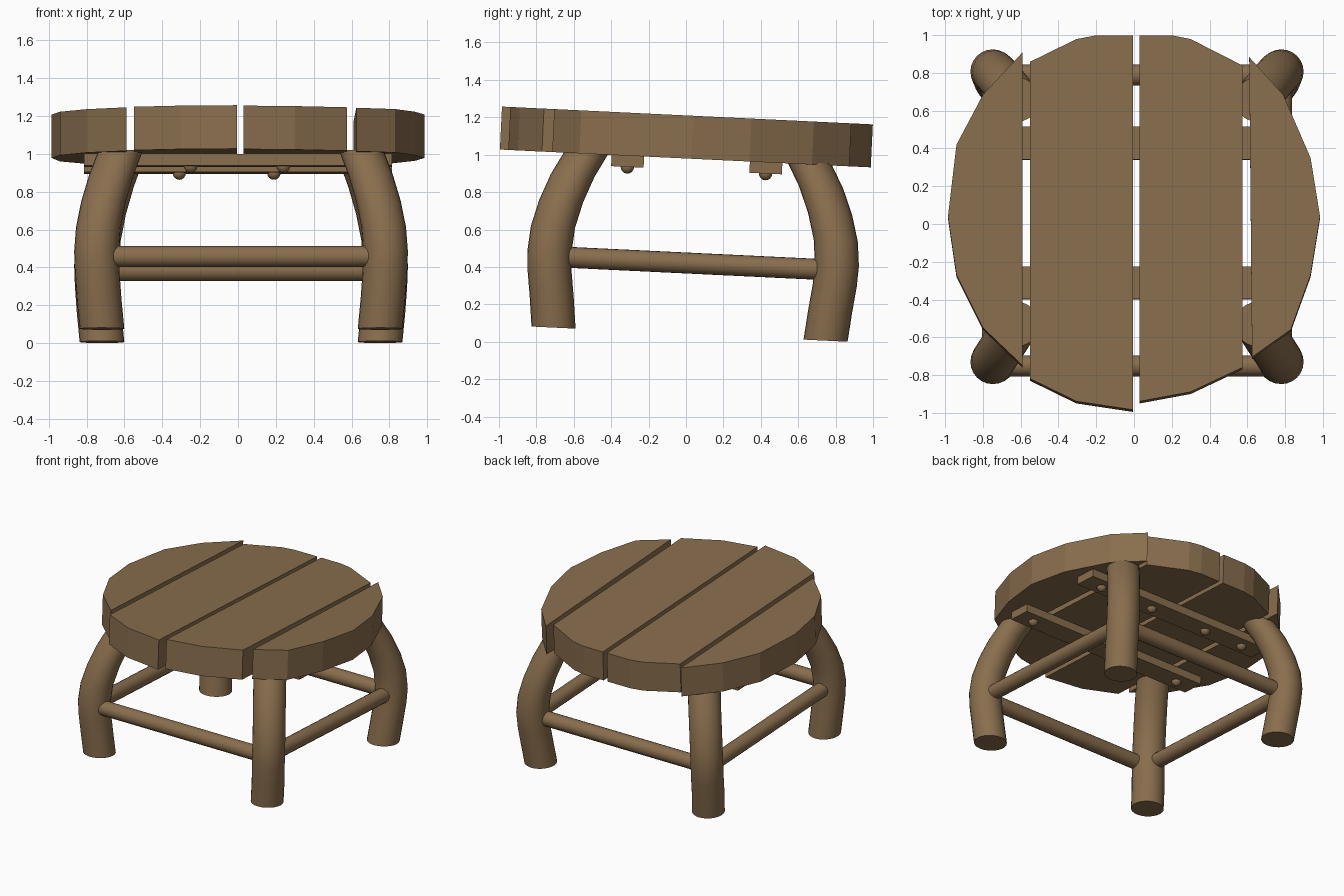
import bpy, bmesh, math
from mathutils import Matrix, Vector

if "Cube" in bpy.data.objects:
    bpy.data.objects.remove(bpy.data.objects["Cube"], do_unlink=True)

WOOD = (0.25, 0.155, 0.075, 1)
wood = bpy.data.materials.new("brown_wood")
wood.use_nodes = True
wood.diffuse_color = WOOD
wood.node_tree.nodes["Principled BSDF"].inputs["Base Color"].default_value = WOOD
wood.node_tree.nodes["Principled BSDF"].inputs["Roughness"].default_value = 0.8

# The whole stool leans slightly towards the back, about the middle of its top
TOP, UNDER, BATTEN_Z = 1.21, 0.98, 0.92
TILT = (Matrix.Translation((0, 0, TOP)) @ Matrix.Rotation(math.radians(-2.75), 4, 'X')
        @ Matrix.Translation((0, 0, -TOP)))


def finish(name, bm, smooth=False):
    bmesh.ops.recalc_face_normals(bm, faces=bm.faces)
    bm.transform(TILT)
    mesh = bpy.data.meshes.new(name)
    bm.to_mesh(mesh)
    bm.free()
    mesh.materials.append(wood)
    obj = bpy.data.objects.new(name, mesh)
    bpy.context.collection.objects.link(obj)
    if smooth:
        bpy.ops.object.select_all(action='DESELECT')
        obj.select_set(True)
        bpy.context.view_layer.objects.active = obj
        bpy.ops.object.shade_smooth_by_angle(angle=math.radians(40))
    return obj


def slab(name, outline, bottom, top):
    bm = bmesh.new()
    face = bm.faces.new([bm.verts.new((x, y, bottom)) for x, y in outline])
    ext = bmesh.ops.extrude_face_region(bm, geom=[face], use_keep_orig=True)
    bmesh.ops.translate(bm, vec=(0, 0, top - bottom),
                        verts=[v for v in ext["geom"] if isinstance(v, bmesh.types.BMVert)])
    finish(name, bm)


def leg(name, path, radius, sides=24):
    # Level rings swept along the bowed path
    bm = bmesh.new()
    rings = []
    for x, y, z in path:
        rings.append([bm.verts.new((x + radius * math.cos(i * math.tau / sides),
                                    y + radius * math.sin(i * math.tau / sides), z))
                      for i in range(sides)])
    for a, b in zip(rings, rings[1:]):
        for i in range(sides):
            j = (i + 1) % sides
            bm.faces.new((a[i], a[j], b[j], b[i]))
    bm.faces.new(rings[0])
    bm.faces.new(rings[-1])
    finish(name, bm, True)


def rod(name, start, end, radius):
    start, end = Vector(start), Vector(end)
    axis = end - start
    place = Matrix.Translation((start + end) / 2) @ axis.to_track_quat('Z', 'Y').to_matrix().to_4x4()
    bm = bmesh.new()
    bmesh.ops.create_cone(bm, cap_ends=True, segments=20, radius1=radius, radius2=radius,
                          depth=axis.length, matrix=place)
    finish(name, bm, True)


# Seat slats, each with its own rough-sawn outline
slats = {
    "seat_slat_outer_right": [(-.59, .91), (-.80, .685), (-.94, .42), (-.985, .04),
                              (-.94, -.27), (-.80, -.55), (-.59, -.75)],
    "seat_slat_inner_right": [(-.005, 1), (-.2, 1), (-.305, .98), (-.55, .86),
                              (-.55, -.82), (-.305, -.94), (-.005, -.985)],
    "seat_slat_inner_left": [(.03, 1), (.2, 1), (.3, .98), (.575, .84),
                             (.575, -.76), (.3, -.89), (.03, -.94)],
    "seat_slat_outer_left": [(.61, .885), (.79, .685), (.935, .35), (.985, .04),
                             (.935, -.27), (.83, -.56), (.625, -.705)],
}
for name, outline in slats.items():
    slab(name, outline, UNDER, TOP)

# Battens under the seat, with a round peg below every slat
battens = {"front": (-.3, (.68, .24, -.25, -.66)), "back": (.44, (.66, .19, -.31, -.65))}
for end, (y, pegs) in battens.items():
    slab(end + "_batten", [(-.815, y - .087), (.815, y - .087), (.815, y + .087), (-.815, y + .087)],
         BATTEN_Z, UNDER)
    for i, x in enumerate(pegs):
        bm = bmesh.new()
        bmesh.ops.create_uvsphere(bm, u_segments=14, v_segments=8, radius=.036,
                                  matrix=Matrix.Translation((x, y, BATTEN_Z)))
        finish(f"{end}_peg_{i + 1}", bm, True)

# Bowed legs: spread in x, spread in y, height
CX, CY = .016, .075
bow = [(.735, .728, .043), (.75, .745, .2), (.76, .763, .34), (.764, .769, .45),
       (.754, .757, .58), (.726, .72, .72), (.685, .665, .86), (.637, .595, .99)]
for front_back, sy in (("front", -1), ("back", 1)):
    for side, sx in (("left", 1), ("right", -1)):
        leg(f"{front_back}_{side}_leg", [(CX + sx * x, CY + sy * y, z) for x, y, z in bow], .118)

# Stretchers between neighbouring legs
SPAN, ROD_Z, ROD_R = .765, .422, .056
for name, s in (("front", -1), ("back", 1)):
    y = .057 + s * .771
    rod(name + "_stretcher", (CX - SPAN, y, ROD_Z), (CX + SPAN - .04, y, ROD_Z), ROD_R)
for name, s in (("left", 1), ("right", -1)):
    x = CX + s * SPAN
    rod(name + "_stretcher", (x, CY - SPAN, ROD_Z), (x, CY + SPAN - .04, ROD_Z), ROD_R)
